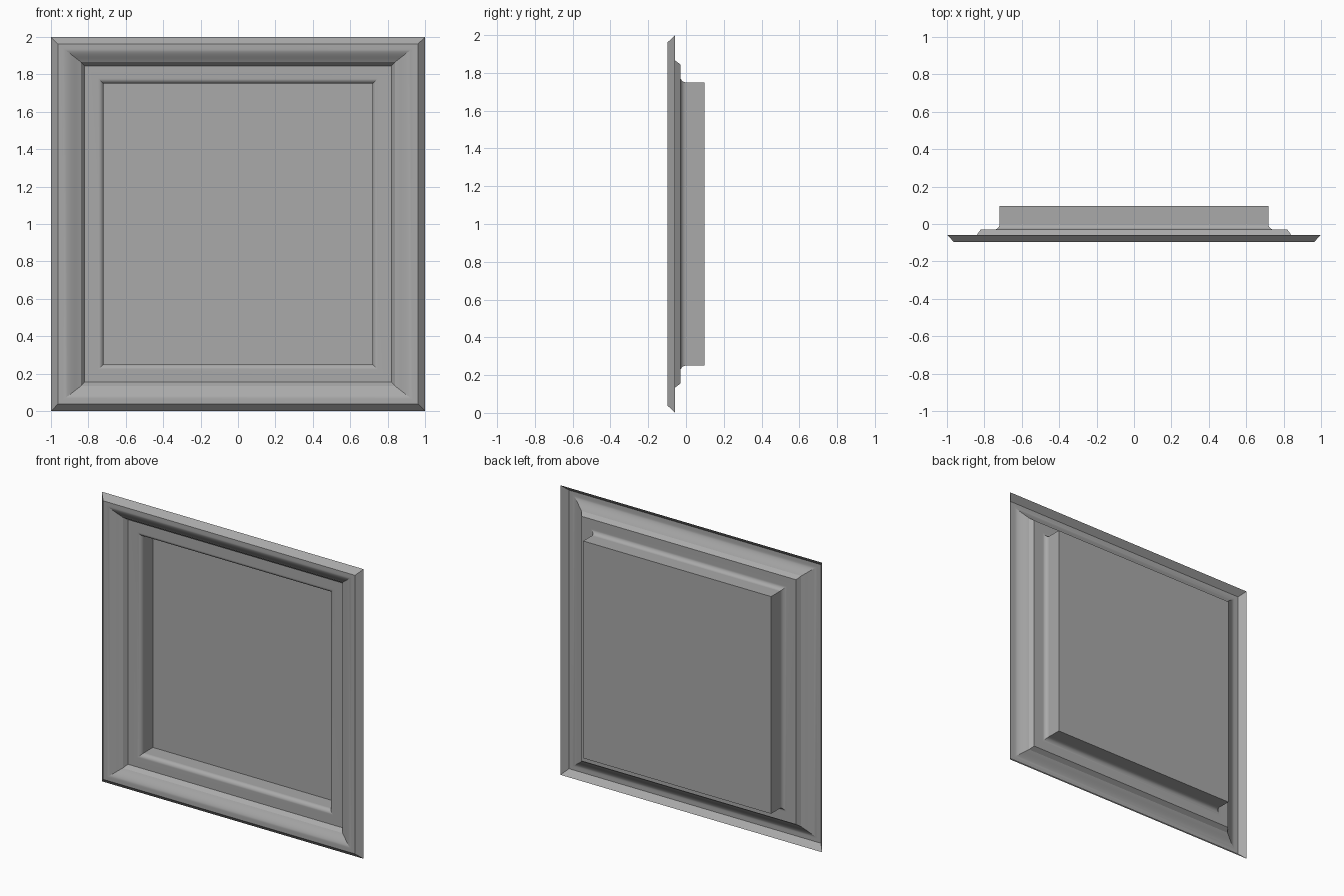
import bpy
import bmesh
from math import radians, sin, cos, pi

cube = bpy.data.objects.get("Cube")
if cube:
    bpy.data.objects.remove(cube, do_unlink=True)

GREY = (0.4, 0.4, 0.4, 1.0)
mat = bpy.data.materials.new("plain grey")
mat.use_nodes = True
mat.diffuse_color = GREY
mat.node_tree.nodes["Principled BSDF"].inputs["Base Color"].default_value = GREY

FRONT, EDGE, LIP, BACK = -0.097, -0.058, -0.03, 0.097
SEGMENTS = 8


def mitred_sheet(name, profile, capped=False):
    """Sweep (half width, half height, y) steps around a rectangle with mitred corners."""
    bm = bmesh.new()
    rings = []
    for hw, hh, y in profile:
        corners = [(-hw, -hh), (hw, -hh), (hw, hh), (-hw, hh)]
        rings.append([bm.verts.new((x, y, z + 1)) for x, z in corners])
    for outer, inner in zip(rings, rings[1:]):
        for i in range(4):
            j = (i + 1) % 4
            bm.faces.new((outer[i], outer[j], inner[j], inner[i]))
    if capped:
        bm.faces.new(rings[-1])
    mesh = bpy.data.meshes.new(name)
    bm.to_mesh(mesh)
    bm.free()
    mesh.shade_smooth()
    mesh.set_sharp_from_angle(angle=radians(20))
    mesh.materials.append(mat)
    obj = bpy.data.objects.new(name, mesh)
    bpy.context.collection.objects.link(obj)
    return obj


# Outer moulding: chamfered rim, flat face, soft curve falling to the step
moulding = [(1, 1, EDGE), (0.962, 0.962, FRONT)]
for i in range(SEGMENTS + 1):
    t = i / SEGMENTS
    ease = t * t * (2 - t)
    moulding.append((0.935 - 0.095 * t, 0.94 - 0.074 * t, FRONT + (EDGE - FRONT) * ease))
mitred_sheet("outer_moulding", moulding)

# Inner lip: slanted step, flat ledge, rounded edge turning into the recess
lip = [(0.84, 0.866, EDGE), (0.82, 0.845, LIP)]
RADIUS = 0.03
for i in range(SEGMENTS + 1):
    a = i / SEGMENTS * pi / 2
    run, drop = RADIUS * (1 - sin(a)), RADIUS * (1 - cos(a))
    lip.append((0.718 + run, 0.75 + run, LIP + drop))
mitred_sheet("inner_lip", lip)

# Recess: straight walls closed by a flat back panel
mitred_sheet("recessed_panel", [(0.718, 0.75, LIP + RADIUS), (0.718, 0.75, BACK)], capped=True)
